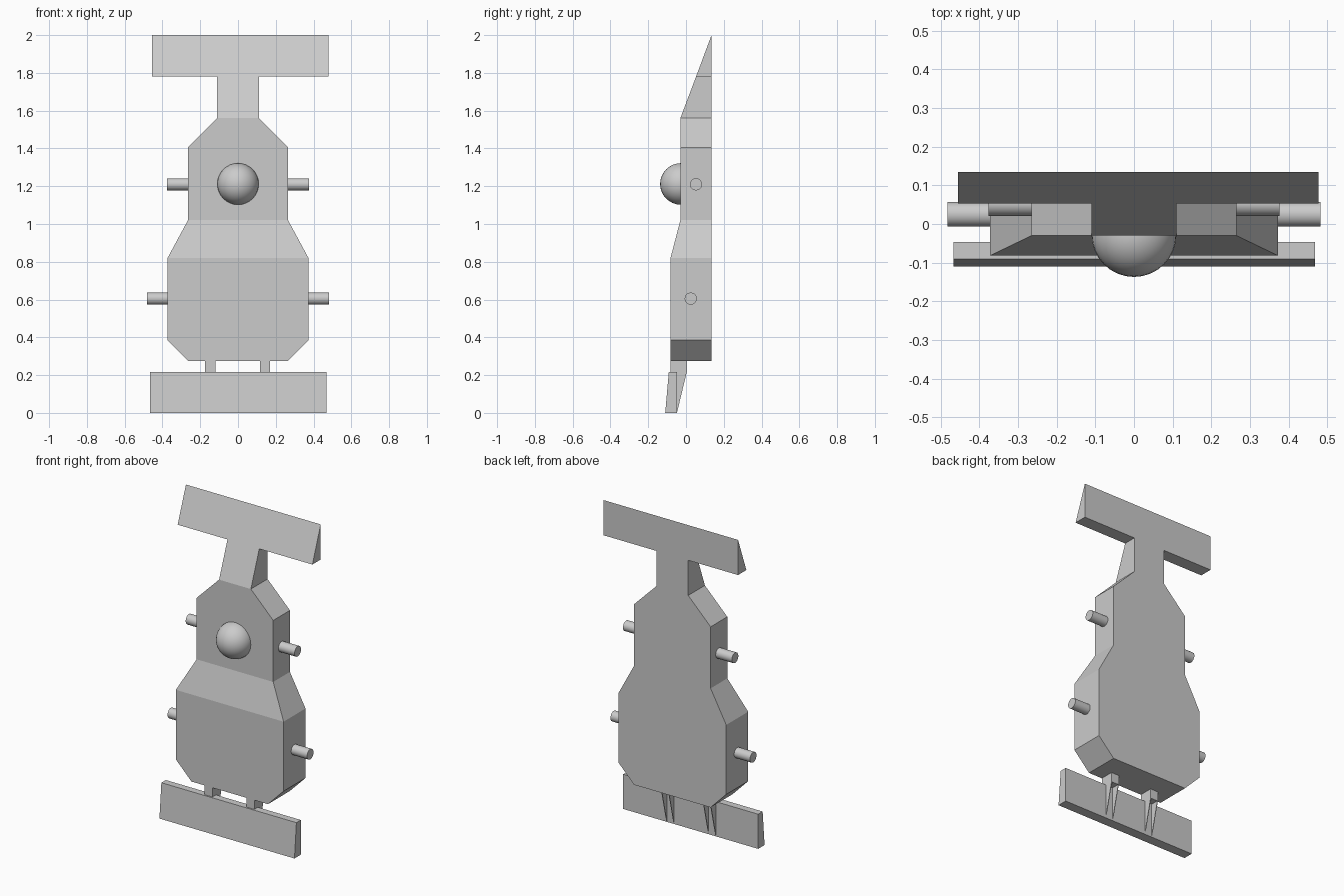
import bpy, bmesh, math

cube = bpy.data.objects.get("Cube")
if cube:
    bpy.data.objects.remove(cube, do_unlink=True)

grey = bpy.data.materials.new("plain_grey")
grey.use_nodes = True
grey.diffuse_color = (0.6, 0.6, 0.6, 1)
grey.node_tree.nodes["Principled BSDF"].inputs["Base Color"].default_value = (0.6, 0.6, 0.6, 1)


def finish(name, bm, smooth=False):
    bmesh.ops.recalc_face_normals(bm, faces=bm.faces)
    mesh = bpy.data.meshes.new(name)
    bm.to_mesh(mesh)
    bm.free()
    mesh.materials.append(grey)
    ob = bpy.data.objects.new(name, mesh)
    bpy.context.collection.objects.link(ob)
    if smooth:
        bpy.ops.object.select_all(action='DESELECT')
        ob.select_set(True)
        bpy.context.view_layer.objects.active = ob
        bpy.ops.object.shade_smooth_by_angle(angle=math.radians(35))
    return ob


def loft(name, rows):
    """Stack rectangles, each given as (x0, x1, front y, back y, z)."""
    bm = bmesh.new()
    rings = [[bm.verts.new(p) for p in
              ((x0, yf, z), (x1, yf, z), (x1, yb, z), (x0, yb, z))]
             for x0, x1, yf, yb, z in rows]
    for a, b in zip(rings, rings[1:]):
        for i in range(4):
            j = (i + 1) % 4
            bm.faces.new((a[i], a[j], b[j], b[i]))
    bm.faces.new(rings[0])
    bm.faces.new(rings[-1])
    return finish(name, bm)


def extrude_x(name, profile, x0, x1):
    """Extrude a (y, z) profile along x."""
    bm = bmesh.new()
    face = bm.faces.new([bm.verts.new((x0, y, z)) for y, z in profile])
    out = bmesh.ops.extrude_face_region(bm, geom=[face])["geom"]
    verts = [v for v in out if isinstance(v, bmesh.types.BMVert)]
    bmesh.ops.translate(bm, vec=(x1 - x0, 0, 0), verts=verts)
    return finish(name, bm)


# Flat-backed body with chamfered corners and a sloping neck
BACK = 0.135
body = [(0.265, -0.082, 0.275), (0.373, -0.082, 0.385), (0.373, -0.082, 0.82),
        (0.265, -0.03, 1.02), (0.265, -0.03, 1.405), (0.11, -0.03, 1.56),
        (0.11, 0.053, 1.78)]
loft("body", [(-w, w, yf, BACK, z) for w, yf, z in body])

# Wedge-shaped upper crossbar
extrude_x("upper_crossbar", [(0.053, 1.78), (BACK, 1.78), (BACK, 2.0)], -0.455, 0.478)

# Lower crossbar with a leaning front
extrude_x("lower_crossbar", [(-0.11, 0), (-0.047, 0), (-0.047, 0.217), (-0.091, 0.217)],
          -0.467, 0.468)

# Two brackets, each a block with a pair of thin tapering fins
for side, x in (("right", -0.147), ("left", 0.143)):
    extrude_x(side + "_bracket", [(-0.082, 0.215), (0.004, 0.215), (0.004, 0.28), (-0.082, 0.28)],
              x - 0.027, x + 0.027)
    for label, dx in (("outer", -0.027), ("inner", 0.023)):
        extrude_x(f"{side}_bracket_{label}_fin",
                  [(-0.048, 0.0), (0.004, 0.216), (-0.048, 0.216)], x + dx, x + dx + 0.004)

# Side pegs
for level, x0, x1, y, z in (("upper", 0.2, 0.377, 0.053, 1.21), ("lower", 0.3, 0.483, 0.025, 0.605)):
    for side, s in (("right", -1), ("left", 1)):
        bm = bmesh.new()
        bmesh.ops.create_cone(bm, cap_ends=True, segments=32, radius1=0.032,
                              radius2=0.032, depth=x1 - x0)
        peg = finish(f"{level}_{side}_peg", bm, smooth=True)
        peg.rotation_euler = (0, math.pi / 2, 0)
        peg.location = (s * (x0 + x1) / 2, y, z)

# Dome on the front of the body
bm = bmesh.new()
bmesh.ops.create_uvsphere(bm, u_segments=32, v_segments=16, radius=0.11)
finish("front_dome", bm, smooth=True).location = (0, -0.027, 1.212)
